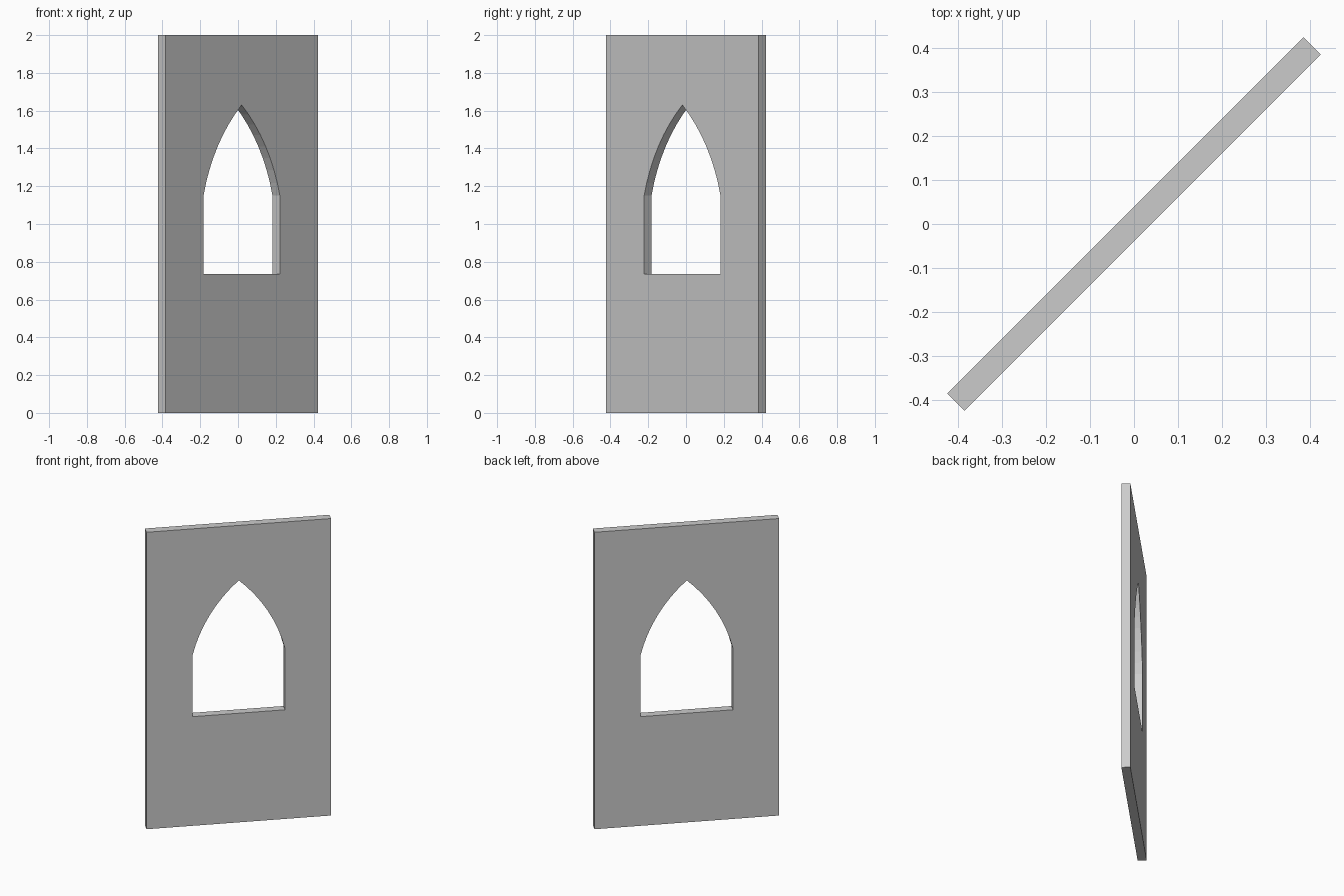
import bpy
from math import pi, atan, cos, sin, hypot
from mathutils import Vector

if "Cube" in bpy.data.objects:
    bpy.data.objects.remove(bpy.data.objects["Cube"])

WIDTH, THICK, HEIGHT = 1.144, 0.055, 2.0
HALF, SILL, SPRING, APEX = 0.286, 0.735, 1.15, 1.63
BULGE, STEPS = 0.042, 8


def arc(a, b, sagitta, steps):
    """Points of a circular arc from a to b, bulging to the right of a->b."""
    a, b = Vector(a), Vector(b)
    chord = b - a
    half = chord.length / 2
    radius = (half ** 2 + sagitta ** 2) / (2 * sagitta)
    side = Vector((chord.y, -chord.x)).normalized()
    centre = (a + b) / 2 - side * (radius - sagitta)
    spread = 2 * atan(sagitta / half)
    along = chord.normalized()
    pts = []
    for i in range(steps + 1):
        t = spread * (2 * i / steps - 1)
        pts.append(centre + side * radius * cos(t) + along * radius * sin(t))
    return pts


def add_loop(curve, pts):
    spline = curve.splines.new('POLY')
    spline.points.add(len(pts) - 1)
    for p, (x, y) in zip(spline.points, pts):
        p.co = (x, y, 0, 1)
    spline.use_cyclic_u = True
    spline.use_smooth = False


# Wall outline with a pointed-arch opening
curve = bpy.data.curves.new("arched_window_wall", 'CURVE')
curve.dimensions = '2D'
curve.fill_mode = 'BOTH'
curve.extrude = THICK / 2
w = WIDTH / 2
add_loop(curve, [(-w, 0), (w, 0), (w, HEIGHT), (-w, HEIGHT)])
right = arc((HALF, SPRING), (0, APEX), BULGE, STEPS)
left = [(-p.x, p.y) for p in reversed(right[:-1])]
add_loop(curve, [(-HALF, SILL), (HALF, SILL)] + [tuple(p) for p in right] + left)

# Stand the panel up and turn it onto the diagonal
wall = bpy.data.objects.new("arched_window_wall", curve)
bpy.context.collection.objects.link(wall)
wall.rotation_euler = (pi / 2, 0, pi / 4)
bpy.context.view_layer.objects.active = wall
wall.select_set(True)
bpy.ops.object.convert(target='MESH')
